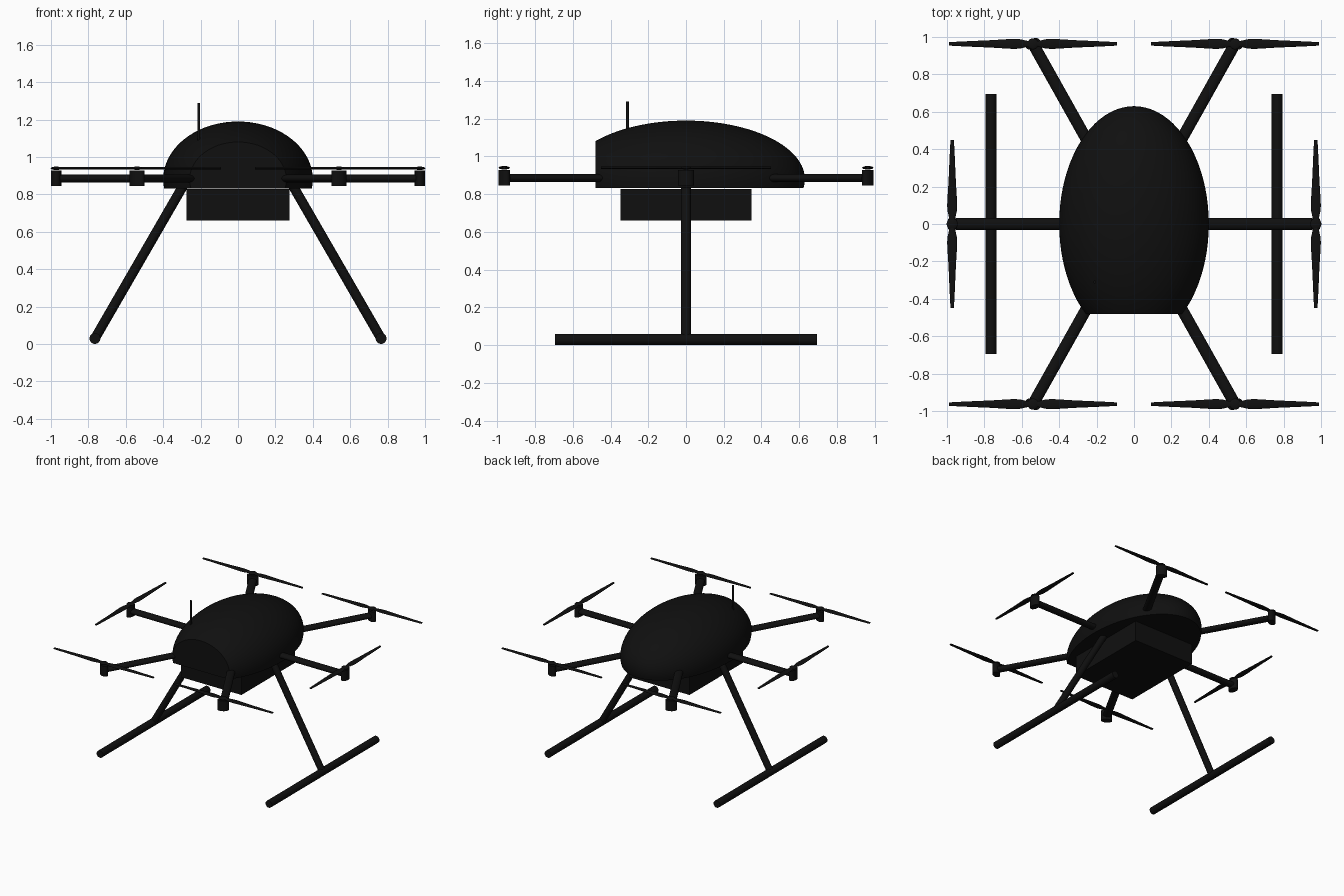
import bpy, bmesh
from math import sin, cos, pi, atan2
from mathutils import Vector, Matrix

if "Cube" in bpy.data.objects:
    bpy.data.objects.remove(bpy.data.objects["Cube"])

black = bpy.data.materials.new("black")
black.diffuse_color = (0.005, 0.005, 0.005, 1)
black.use_nodes = True
black.node_tree.nodes["Principled BSDF"].inputs["Base Color"].default_value = black.diffuse_color


def finish(name, bm, matrix=Matrix()):
    bm.transform(matrix)
    bmesh.ops.recalc_face_normals(bm, faces=bm.faces)
    mesh = bpy.data.meshes.new(name)
    bm.to_mesh(mesh)
    bm.free()
    mesh.materials.append(black)
    obj = bpy.data.objects.new(name, mesh)
    bpy.context.collection.objects.link(obj)
    return obj


def rod(name, a, b, rx, ry=None, sides=32):
    """Elliptical rod from a to b; rx is the horizontal radius across it."""
    a, b = Vector(a), Vector(b)
    d = (b - a).normalized()
    side = d.cross(Vector((0, 0, 1)))
    side = side.normalized() if side.length > 1e-4 else Vector((1, 0, 0))
    up = side.cross(d)
    m = Matrix((side, d, up)).transposed() @ Matrix(((1, 0, 0), (0, 0, 1), (0, -1, 0)))
    bm = bmesh.new()
    bmesh.ops.create_cone(bm, cap_ends=True, segments=sides, radius1=1, radius2=1, depth=(b - a).length)
    bm.transform(Matrix.Diagonal((rx, ry or rx, 1, 1)))
    return finish(name, bm, Matrix.Translation((a + b) / 2) @ m.to_4x4())


def ellipsoid(bm, scale, seg=64):
    bmesh.ops.create_uvsphere(bm, u_segments=seg, v_segments=seg // 2, radius=1)
    bm.transform(Matrix.Diagonal((*scale, 1)))


# Domed shell, cut flat underneath and at the front
bm = bmesh.new()
ellipsoid(bm, (0.40, 0.63, 0.31), 80)
bm.transform(Matrix.Translation((0, 0, 0.88)))
for co, no in (((0, 0, 0.832), (0, 0, -1)), ((0, -0.48, 0), (0, -1, 0))):
    cut = bmesh.ops.bisect_plane(bm, geom=bm.verts[:] + bm.edges[:] + bm.faces[:],
                                 plane_co=co, plane_no=no, clear_outer=True)
    rim = [e for e in cut["geom_cut"] if isinstance(e, bmesh.types.BMEdge)]
    bmesh.ops.holes_fill(bm, edges=[e for e in rim if e.is_boundary])
finish("body_shell", bm)

# Battery box under the shell
bm = bmesh.new()
bmesh.ops.create_cube(bm, size=1)
finish("battery_box", bm, Matrix.Translation((0, 0, 0.744)) @ Matrix.Diagonal((0.55, 0.695, 0.168, 1)))

# Landing gear
for s, side in ((-1, "left"), (1, "right")):
    rod(side + "_leg", (s * 0.765, 0, 0.03), (s * 0.245, 0, 0.93), 0.026)
    rod(side + "_skid", (s * 0.765, -0.695, 0.03), (s * 0.765, 0.695, 0.03), 0.029)

# Antenna
rod("antenna", (-0.21, -0.31, 1.05), (-0.21, -0.31, 1.29), 0.0075, sides=16)


def propeller(name, loc, angle):
    """Two tapered blades with lens-shaped sections and a small hub."""
    bm = bmesh.new()
    half = ((0.45, 0.009), (0.40, 0.012), (0.22, 0.020), (0.14, 0.025),
            (0.10, 0.027), (0.07, 0.025), (0.03, 0.016))
    sections = [(-x, w) for x, w in half] + [(x, w) for x, w in reversed(half)]
    n, rings = 16, []
    for x, w in sections:
        rings.append([bm.verts.new((x, w * cos(2 * pi * i / n), 0.006 * sin(2 * pi * i / n)))
                      for i in range(n)])
    for r, q in zip(rings, rings[1:]):
        for i in range(n):
            j = (i + 1) % n
            bm.faces.new((r[i], r[j], q[j], q[i]))
    bm.faces.new(rings[0])
    bm.faces.new(rings[-1])
    finish(name, bm, Matrix.Translation(loc) @ Matrix.Rotation(angle, 4, 'Z'))
    hub = bmesh.new()
    ellipsoid(hub, (0.03, 0.03, 0.009), 24)
    finish(name + "_hub", hub, Matrix.Translation(loc))


# Six arms, each with a motor and propeller
ends = {"right": (0.972, 0), "left": (-0.972, 0)}
for sx, nx in ((-1, "left"), (1, "right")):
    for sy, ny in ((-1, "front"), (1, "back")):
        ends[ny + "_" + nx] = (sx * 0.54, sy * 0.963)
for name, (x, y) in ends.items():
    p = Vector((x, y, 0))
    d = p.normalized()
    up = Vector((0, 0, 0.885))
    rod(name + "_arm", d * 0.25 + up, p - d * 0.02 + up, 0.031, 0.021)
    motor = bmesh.new()
    bmesh.ops.create_cone(motor, cap_ends=True, segments=32, radius1=1, radius2=1, depth=0.083)
    motor.transform(Matrix.Diagonal((0.027, 0.042, 1, 1)))
    finish(name + "_motor", motor,
           Matrix.Translation((x, y, 0.887)) @ Matrix.Rotation(atan2(y, x), 4, 'Z'))
    propeller(name + "_propeller", (x, y, 0.94), pi / 2 if y == 0 else 0)

# Smooth the round parts, keeping crisp edges
for o in bpy.context.collection.objects:
    o.select_set(True)
    bpy.context.view_layer.objects.active = o
bpy.ops.object.shade_smooth_by_angle(angle=0.6)
